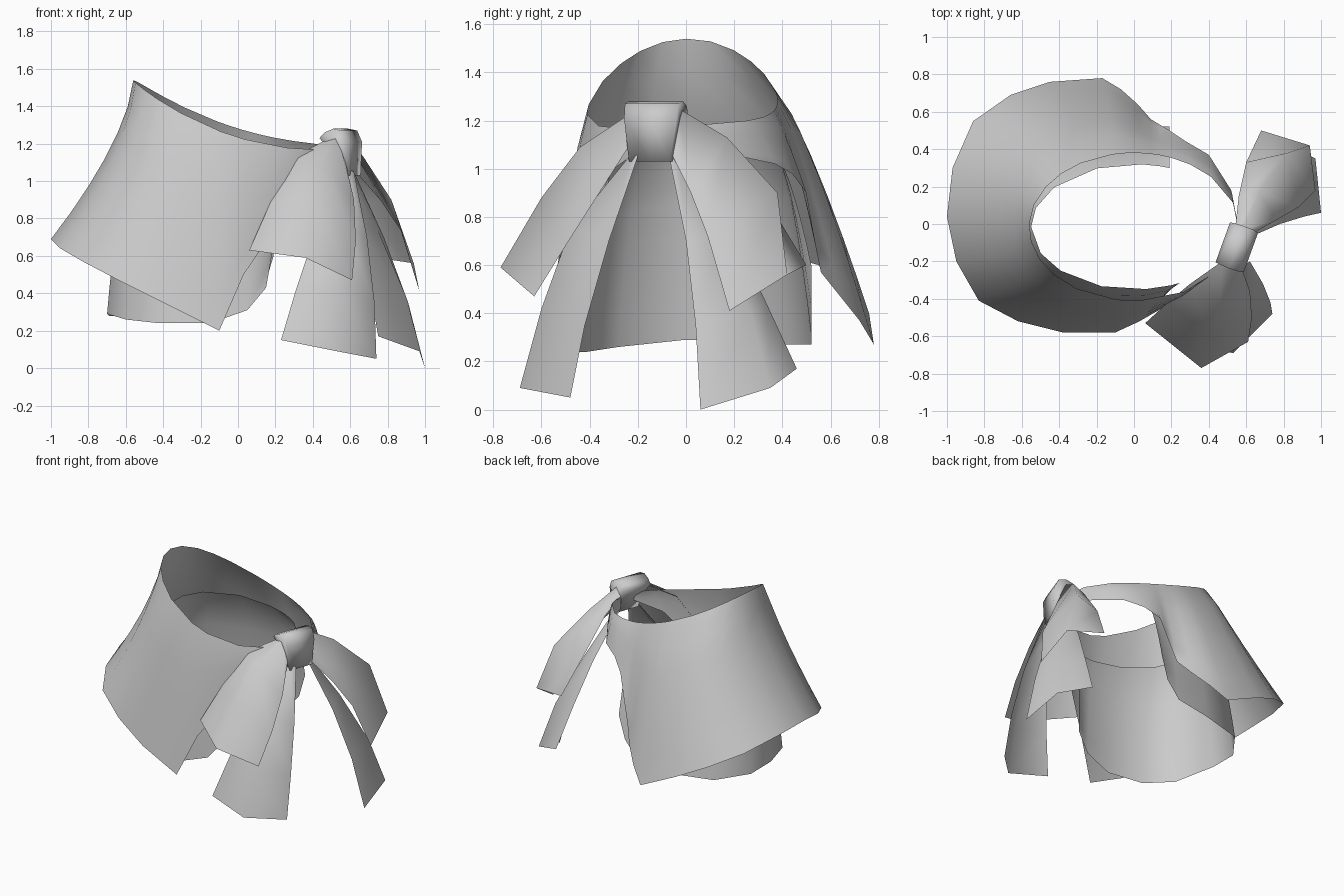
import bpy
import math
from mathutils import Vector

cube = bpy.data.objects.get("Cube")
if cube:
    bpy.data.objects.remove(cube, do_unlink=True)

# One plain cloth colour
cloth = bpy.data.materials.new("grey cloth")
cloth.use_nodes = True
cloth.diffuse_color = (0.6, 0.6, 0.6, 1)
cloth.node_tree.nodes["Principled BSDF"].inputs["Base Color"].default_value = cloth.diffuse_color


def make_object(name, verts, faces, angle):
    mesh = bpy.data.meshes.new(name)
    mesh.from_pydata(verts, [], faces)
    mesh.materials.append(cloth)
    obj = bpy.data.objects.new(name, mesh)
    bpy.context.collection.objects.link(obj)
    bpy.ops.object.select_all(action="DESELECT")
    obj.select_set(True)
    bpy.context.view_layer.objects.active = obj
    bpy.ops.object.shade_smooth_by_angle(angle=math.radians(angle))


def make_sheet(name, columns):
    """Join neighbouring columns of points into one thin sheet of cloth."""
    rows = len(columns[0])
    verts = [point for column in columns for point in column]
    faces = []
    for c in range(len(columns) - 1):
        for r in range(rows - 1):
            a = c * rows + r
            faces.append((a, a + 1, a + rows + 1, a + rows))
    make_object(name, verts, faces, 150)


def make_skirt(name, hem, rx, ry, height, flare_x, flare_y, rows=6):
    """Loft from an oval waist to a hem; flare above 1 bows in, below 1 bulges."""
    columns = []
    for low in hem:
        angle = math.atan2(low[1], low[0])
        x, y = rx * math.cos(angle), ry * math.sin(angle) - .015
        z = height(x, y)
        column = []
        for r in range(rows + 1):
            t = r / rows
            column.append((x + (low[0] - x) * t ** flare_x,
                           y + (low[1] - y) * t ** flare_y,
                           z + (low[2] - z) * t))
        columns.append(column)
    make_sheet(name, columns)


# Outer wrap: hem runs from the knot, round the front, side and back, to the knot
outer_hem = [
    (.54, -.16, 1.1), (.4, -.3, 1), (.22, -.41, .78), (.03, -.52, .5),
    (-.1, -.58, .2), (-.38, -.58, .34), (-.62, -.52, .46), (-.83, -.41, .57),
    (-.95, -.2, .64), (-1, .04, .69), (-.97, .3, .67), (-.86, .55, .6),
    (-.66, .69, .5), (-.45, .76, .4), (-.17, .78, .27), (-.07, .72, .37),
    (.02, .64, .47), (.09, .56, .57), (.14, .53, .73), (.19, .5, .9),
    (.28, .44, .98), (.4, .37, 1.02), (.52, .18, 1.06), (.56, -.03, 1.08),
]


def outer_height(x, y):
    return 1.18 + .06 * y + .36 * ((.56 - x) / 1.12) ** 2.2


make_skirt("outer_wrap", outer_hem, .56, .395, outer_height, 1.5, .75)

# Inner skirt: a shorter sloping waist, open towards the knot, with rounded corners
inner_hem = [
    (.18, -.36, .6), (.15, -.4, .43), (.05, -.43, .31), (-.15, -.45, .24),
    (-.42, -.41, .24), (-.6, -.28, .26), (-.7, 0, .29), (-.69, .22, .28),
    (-.53, .43, .27), (-.2, .52, .27), (.04, .52, .31), (.14, .52, .43),
    (.19, .52, .6),
]


def inner_height(x, y):
    return 1.08 - .12 * x + .25 * y


make_skirt("inner_skirt", inner_hem, .55, .335, inner_height, .5, .5)

# Bow ends: each has an inner edge, a middle fold and an outer edge
make_sheet("front_loop", [
    [(.47, -.2, 1.22), (.3, -.32, 1.13), (.18, -.42, .9), (.06, -.53, .63)],
    [(.53, -.2, 1.25), (.46, -.44, 1.09), (.41, -.6, .88), (.36, -.77, .59)],
    [(.57, -.22, 1.12), (.62, -.36, .9), (.63, -.5, .68), (.61, -.63, .47)],
])
make_sheet("front_tail", [
    [(.53, -.2, 1.06), (.42, -.41, .75), (.31, -.55, .42), (.23, -.63, .15)],
    [(.58, -.22, 1.07), (.58, -.48, .75), (.55, -.6, .42), (.53, -.69, .09)],
    [(.62, -.2, 1.05), (.69, -.32, .7), (.73, -.42, .35), (.74, -.48, .05)],
])
make_sheet("back_loop", [
    [(.54, -.03, 1.2), (.56, .15, 1.1), (.6, .33, .88), (.68, .5, .6)],
    [(.58, -.03, 1.25), (.67, .17, 1.13), (.82, .38, .9), (.94, .42, .56)],
    [(.62, -.06, 1.06), (.76, .02, .9), (.88, .09, .72), (.97, .18, .41)],
])
make_sheet("back_tail", [
    [(.57, -.03, 1.06), (.64, .18, .75), (.7, .33, .45), (.75, .46, .17)],
    [(.6, -.03, 1.07), (.74, .14, .75), (.89, .27, .4), (.97, .35, .09)],
    [(.62, -.07, 1.05), (.78, 0, .7), (.91, .04, .35), (1, .06, 0)],
])

# Knot: a rounded profile (outward distance, height) swept across its width
profile = [(-.08, 1.23), (-.05, 1.26), (0, 1.28), (.05, 1.27), (.08, 1.21),
           (.08, 1.03), (.03, 1.03), (-.01, 1.14)]
centre = Vector((.55, -.125, 0))
outward = Vector((.94, -.34, 0))
across = Vector((.34, .94, 0))
verts = []
for side in (-1, 0, 1):
    for out, z in profile:
        half = .09 + .03 * (z - 1.03) / .25
        verts.append(centre + outward * out + across * half * side + Vector((0, 0, z)))
n = len(profile)
faces = [(s * n + i, s * n + (i + 1) % n, (s + 1) * n + (i + 1) % n, (s + 1) * n + i)
         for s in range(2) for i in range(n)]
faces += [tuple(reversed(range(n))), tuple(range(2 * n, 3 * n))]
make_object("knot", verts, faces, 100)
